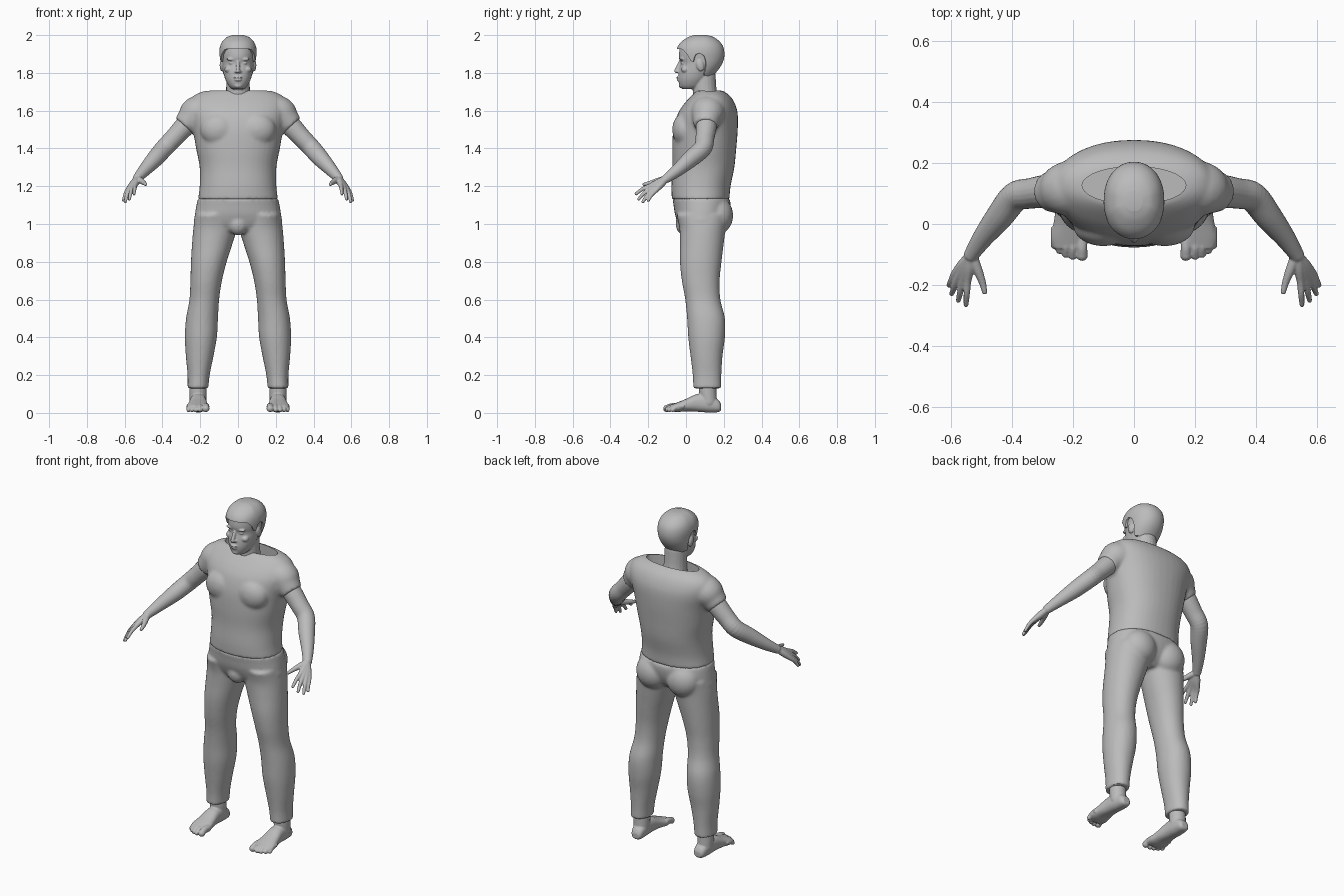
import bpy, bmesh, math
from mathutils import Vector, Matrix

if "Cube" in bpy.data.objects:
    bpy.data.objects.remove(bpy.data.objects["Cube"])

gray = bpy.data.materials.new("plain_gray")
gray.diffuse_color = (0.5, 0.5, 0.5, 1)
gray.use_nodes = True
gray.node_tree.nodes["Principled BSDF"].inputs["Base Color"].default_value = gray.diffuse_color


def spline(rows, n=5):
    """Catmull-Rom interpolation of equal-length rows of numbers."""
    out = []
    for i in range(len(rows) - 1):
        p0, p1 = rows[max(i - 1, 0)], rows[i]
        p2, p3 = rows[i + 1], rows[min(i + 2, len(rows) - 1)]
        for k in range(n):
            t = k / n
            out.append([0.5 * (2 * b + (c - a) * t + (2 * a - 5 * b + 4 * c - d) * t * t
                        + (3 * b - a - 3 * c + d) * t ** 3) for a, b, c, d in zip(p0, p1, p2, p3)])
    return out + [list(rows[-1])]


def skin(bm, rings):
    """Closed solid through a list of point rings."""
    vs = [[bm.verts.new(p) for p in r] for r in rings]
    m = len(vs[0])
    for a, b in zip(vs, vs[1:]):
        for j in range(m):
            bm.faces.new((a[j], a[(j + 1) % m], b[(j + 1) % m], b[j]))
    bm.faces.new(vs[0][::-1])
    bm.faces.new(vs[-1])


def rim(ang, e):
    c, s = math.cos(ang), math.sin(ang)
    return math.copysign(abs(c) ** e, c), math.copysign(abs(s) ** e, s)


def stack(bm, rows, e=0.9, m=40):
    """Horizontal sections: z, left x, right x, front y, back y."""
    rings = []
    for z, xa, xb, ya, yb in spline(rows):
        pts = [rim(2 * math.pi * j / m, e) for j in range(m)]
        rings.append([((xa + xb) / 2 + (xb - xa) / 2 * c, (ya + yb) / 2 + (yb - ya) / 2 * s, z)
                      for c, s in pts])
    skin(bm, rings)


def sym(rows):
    return [(z, -r, r, a, b) for z, r, a, b in rows]


def tube(bm, rows, m=20, dome=True):
    """Round limb: x, y, z, radius along a path, with a domed tip."""
    path = spline(rows)
    rings = []
    for i, (x, y, z, r) in enumerate(path):
        d = Vector(path[min(i + 1, len(path) - 1)][:3]) - Vector(path[max(i - 1, 0)][:3])
        q = d.to_track_quat('Z', 'Y')
        rings.append([Vector((x, y, z)) + q @ Vector((r * math.cos(a), r * math.sin(a), 0))
                      for a in (2 * math.pi * j / m for j in range(m))])
    skin(bm, rings)
    if dome:
        ball(bm, path[-1][:3], [path[-1][3]] * 3)


def ball(bm, c, r, rot=None):
    mat = Matrix.Translation(c) @ (rot or Matrix()) @ Matrix.Diagonal((*r, 1))
    bmesh.ops.create_uvsphere(bm, u_segments=24, v_segments=14, radius=1, matrix=mat)


def finish(name, bm, voxel=0, smooth=3, cutter=None, mirror=False):
    """Fuse the solids into one skin, then mirror or cut, and bake."""
    bmesh.ops.recalc_face_normals(bm, faces=bm.faces)
    me = bpy.data.meshes.new(name)
    bm.to_mesh(me)
    bm.free()
    ob = bpy.data.objects.new(name, me)
    bpy.context.collection.objects.link(ob)
    if voxel:
        md = ob.modifiers.new("fuse", 'REMESH')
        md.mode, md.voxel_size = 'VOXEL', voxel
        md = ob.modifiers.new("soften", 'SMOOTH')
        md.factor, md.iterations = 0.5, smooth
    if cutter:
        md = ob.modifiers.new("cut", 'BOOLEAN')
        md.operation, md.object, md.solver = 'DIFFERENCE', cutter, 'EXACT'
    if mirror:
        ob.modifiers.new("mirror", 'MIRROR').use_mirror_merge = False
    bpy.context.view_layer.update()
    dg = bpy.context.evaluated_depsgraph_get()
    baked = bpy.data.meshes.new_from_object(ob.evaluated_get(dg))
    ob.modifiers.clear()
    ob.data = baked
    baked.materials.clear()
    baked.materials.append(gray)
    bpy.ops.object.select_all(action='DESELECT')
    ob.select_set(True)
    bpy.context.view_layer.objects.active = ob
    bpy.ops.object.shade_smooth_by_angle(angle=math.radians(45))
    return ob


# trousers: hips, seat and two legs
bm = bmesh.new()
stack(bm, sym([(1.135, .213, -.072, .232), (1.10, .22, -.066, .235), (1.05, .228, -.058, .225),
               (1.0, .228, -.04, .2), (.965, .15, -.02, .16)]))
ball(bm, (0, -.005, 1.0), (.055, .05, .06))
leg = [(1.05, .03, .226, -.05, .22), (.98, .008, .236, -.035, .21), (.9, .028, .243, -.032, .2),
       (.8, .06, .249, -.032, .188), (.7, .085, .252, -.022, .178), (.6, .1, .257, -.004, .182),
       (.5, .106, .275, .006, .206), (.4, .112, .281, .012, .206), (.3, .13, .276, .024, .193),
       (.2, .15, .267, .036, .187), (.13, .157, .267, .038, .187)]
for s in (1, -1):
    stack(bm, [(z, s * a, s * b, f, k) for z, a, b, f, k in leg], e=0.95)
    ball(bm, (s * .1, .165, 1.045), (.1, .085, .1))
finish("trousers", bm, .009)

# shirt with short sleeves and an open neck
bm = bmesh.new()
stack(bm, [(1.58, -.17, .17, .065, .188), (1.78, -.17, .17, .065, .188)], e=1)
neck_cutter = finish("neck_cutter", bm)
bm = bmesh.new()
stack(bm, sym([(1.13, .212, -.075, .23), (1.2, .203, -.077, .236), (1.3, .203, -.072, .256),
               (1.4, .222, -.073, .266), (1.5, .24, -.067, .274), (1.58, .262, -.045, .274),
               (1.63, .265, -.015, .262), (1.67, .245, .02, .24), (1.695, .205, .045, .212),
               (1.707, .16, .06, .19)]))
for s in (1, -1):
    tube(bm, [(s * .16, .12, 1.60, .09), (s * .22, .115, 1.585, .09), (s * .255, .108, 1.55, .074),
              (s * .285, .105, 1.518, .062)], dome=False)
    ball(bm, (s * .1, -.005, 1.5), (.1, .068, .09))
finish("shirt", bm, .009, 5, neck_cutter)
bpy.data.objects.remove(neck_cutter)

# arms with hands and fingers
bm = bmesh.new()
tube(bm, [(.25, .11, 1.555, .05), (.28, .108, 1.52, .055), (.34, .10, 1.455, .05), (.39, .088, 1.402, .049),
          (.44, .025, 1.345, .045), (.495, -.045, 1.285, .034), (.532, -.1, 1.243, .025)])
hand = [((.545, -.188, 1.203), (.55, -.264, 1.16)), ((.561, -.186, 1.19), (.575, -.25, 1.132)),
        ((.577, -.177, 1.18), (.597, -.228, 1.118)), ((.587, -.162, 1.175), (.606, -.2, 1.125))]
for k, t in hand:
    tube(bm, [(.535, -.105, 1.24, .018), (*(Vector(k).lerp(Vector((.535, -.105, 1.24)), .5)), .018),
              (*k, .0125), (*(Vector(k).lerp(Vector(t), .55) + Vector((0, 0, .006))), .0105), (*t, .0085)], 12)
tube(bm, [(.53, -.105, 1.24, .018), (.512, -.15, 1.228, .016), (.497, -.19, 1.217, .012),
          (.489, -.222, 1.21, .009)], 12)
finish("arms", bm, .004, 2, mirror=True)

# bare feet with toes
bm = bmesh.new()
tube(bm, [(.212, .115, .19, .045), (.212, .115, .12, .046), (.212, .12, .06, .044)])
heel_to_ball = [(.186, .207, .02, .014, .045), (.17, .208, .034, .004, .07), (.12, .21, .041, .002, .1),
                (.06, .211, .044, .006, .1), (0, .212, .052, .008, .074), (-.045, .212, .06, .005, .056),
                (-.08, .21, .053, .008, .042)]
rings = []
for y, x, r, za, zb in spline(heel_to_ball):
    pts = [rim(2 * math.pi * j / 24, .85) for j in range(24)]
    rings.append([(x + r * c, y, (za + zb) / 2 + (zb - za) / 2 * s) for c, s in pts])
skin(bm, rings)
for x, tip, r in ((.170, -.102, .019), (.2, -.104, .0135), (.223, -.098, .013), (.244, -.086, .0125),
                  (.261, -.07, .012)):
    tube(bm, [(x, tip + .06, .034, r), (x, tip + .025, .034, r * .9), (x, tip, r + .004, r)], 14)
finish("feet", bm, .004, 2, mirror=True)

# head: skull sections, neck and facial features
skull = [(1.714, .03, -.018, .06), (1.73, .048, -.033, .09), (1.76, .065, -.04, .115), (1.79, .075, -.04, .14),
         (1.82, .081, -.036, .165), (1.85, .085, -.03, .183), (1.88, .088, -.037, .193), (1.91, .09, -.036, .194),
         (1.94, .086, -.03, .186), (1.965, .073, -.012, .165), (1.983, .05, .02, .135), (1.991, .02, .05, .1)]
bm = bmesh.new()
stack(bm, sym(skull), e=0.95)
tube(bm, [(0, .11, 1.6, .075), (0, .1, 1.69, .064), (0, .095, 1.78, .062)])
tube(bm, [(0, -.03, 1.86, .008), (0, -.041, 1.835, .01), (0, -.05, 1.81, .012)], 12)   # nose
ball(bm, (0, -.038, 1.776), (.024, .014, .006))                                      # upper lip
ball(bm, (0, -.036, 1.763), (.021, .014, .007))                                      # lower lip
ball(bm, (0, -.024, 1.733), (.022, .014, .014))                                      # chin
for s in (1, -1):
    ball(bm, (s * .012, -.04, 1.806), (.008, .01, .007))                             # nostril
    ball(bm, (s * .035, -.022, 1.872), (.026, .012, .008))                           # brow
    ball(bm, (s * .034, -.018, 1.852), (.014, .01, .007))                            # eye
    ball(bm, (s * .05, -.004, 1.818), (.022, .022, .018))                            # cheek
    ball(bm, (s * .086, .075, 1.84), (.011, .02, .032), Matrix.Rotation(.25, 4, 'X'))  # ear
finish("head", bm, .004, 2)

# hair: shell over the skull whose lower edge follows the hairline
table = spline(skull, 12)


def on_skull(z, ang, grow):
    row = min(table, key=lambda q: abs(q[0] - z))
    i = table.index(row)
    o = table[min(i + 1, len(table) - 1)] if z > row[0] else table[max(i - 1, 0)]
    t = 0 if o[0] == row[0] else min(1, (z - row[0]) / (o[0] - row[0]))
    r, a, b = (p + (q - p) * t for p, q in zip(row[1:], o[1:]))
    c, s = rim(ang, .95)
    return ((r + grow) * c, (a + b) / 2 + ((b - a) / 2 + grow) * s)


line = [(-.1, 1.928), (-.01, 1.925), (.015, 1.895), (.03, 1.86), (.042, 1.862), (.05, 1.895), (.07, 1.905),
        (.095, 1.89), (.115, 1.83), (.13, 1.79), (.25, 1.765)]


def hairline(y):
    for (a, za), (b, zb) in zip(line, line[1:]):
        if y <= b:
            return za + (zb - za) * max(0, (y - a) / (b - a))
    return line[-1][1]


m, n = 120, 20
rings = [[] for _ in range(n + 2)]
for j in range(m):
    a = 2 * math.pi * j / m
    low = hairline(on_skull(1.88, a, 0)[1])
    rings[0].append((*on_skull(low, a, -.006), low))
    for k in range(n + 1):
        u = math.sin(k / n * math.pi / 2)
        z = low + (1.991 - low) * u
        g = .009 + .006 * max(0, -math.sin(a)) * (1 - u)
        rings[k + 1].append((*on_skull(z, a, g), z + .009 * u ** 4))
bm = bmesh.new()
skin(bm, rings)
finish("hair", bm)
